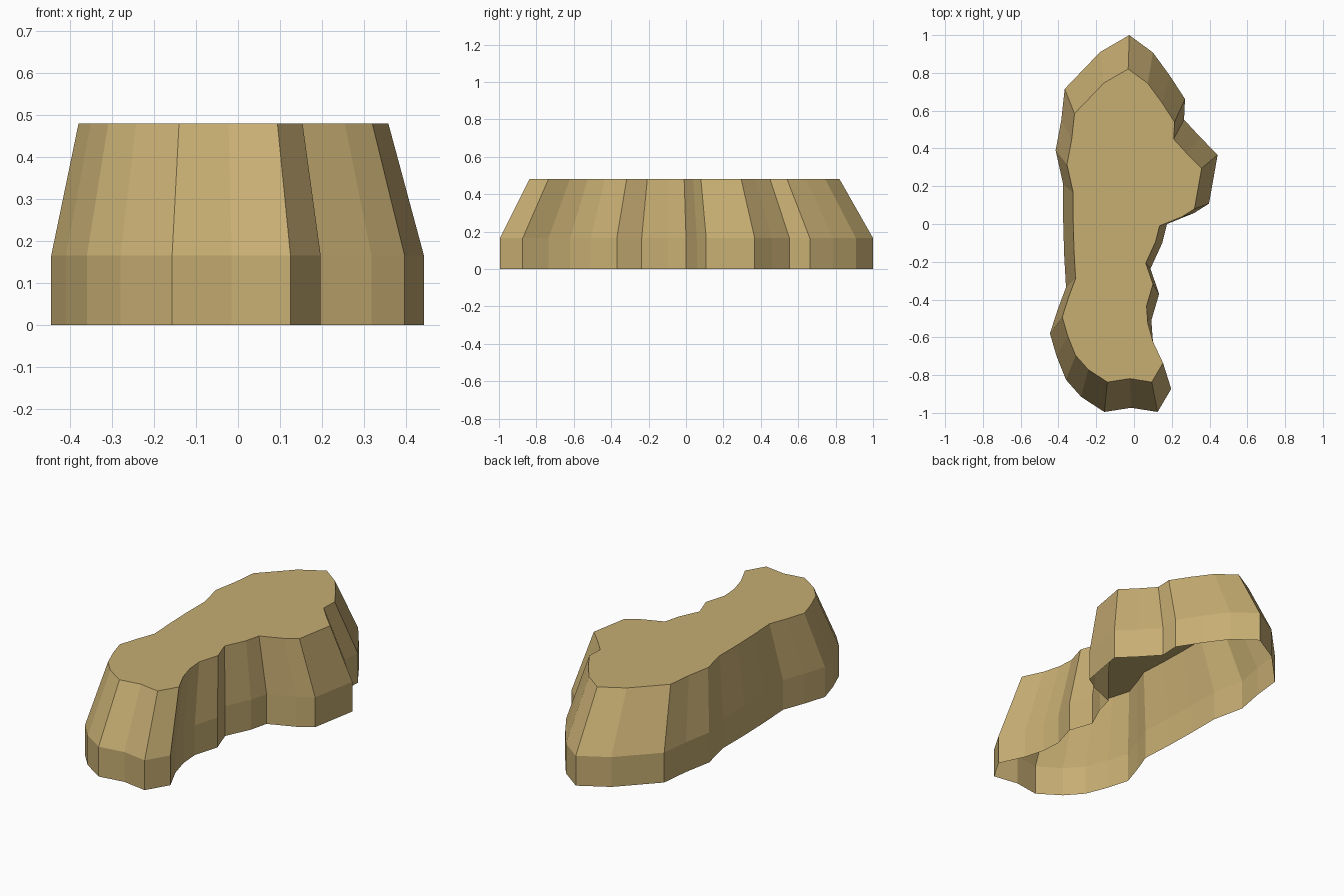
import bpy, bmesh

# Footprint of the rock plateau, clockwise from its rear tip
OUTLINE = [
    (-0.025, 1.0), (0.10, 0.908), (0.19, 0.785), (0.27, 0.662), (0.265, 0.553),
    (0.35, 0.46), (0.443, 0.367), (0.397, 0.108), (0.318, 0.058), (0.175, 0.0),
    (0.15, -0.10), (0.087, -0.237), (0.133, -0.37), (0.092, -0.51), (0.10, -0.62),
    (0.132, -0.735), (0.197, -0.873), (0.125, -0.995), (-0.015, -0.973), (-0.157, -0.995),
    (-0.28, -0.915), (-0.36, -0.825), (-0.41, -0.70), (-0.445, -0.58), (-0.405, -0.455),
    (-0.36, -0.335), (-0.37, -0.16), (-0.375, 0.02), (-0.375, 0.21), (-0.415, 0.39),
    (-0.385, 0.55), (-0.367, 0.715), (-0.18, 0.91),
]
# Levels: height, scale, offset of the ring
LEVELS = [(0.0, 1.0, 0.0), (0.165, 1.0, 0.0), (0.48, 0.831, -0.01)]

bm = bmesh.new()
rings = [[bm.verts.new((x * s + d, y * s + d, z)) for x, y in reversed(OUTLINE)]
         for z, s, d in LEVELS]

# Vertical foot band and sloping cliff band, open underneath
n = len(OUTLINE)
for low, high in zip(rings, rings[1:]):
    for i in range(n):
        j = (i + 1) % n
        bm.faces.new((low[i], low[j], high[j], high[i]))

# Flat top
bm.faces.new(rings[-1])

mesh = bpy.data.meshes.new("rock_plateau")
bm.to_mesh(mesh)
bm.free()
rock = bpy.data.objects.new("rock_plateau", mesh)
bpy.context.collection.objects.link(rock)

# Sandstone colour
mat = bpy.data.materials.new("sandstone")
mat.diffuse_color = (0.57, 0.42, 0.17, 1.0)
mesh.materials.append(mat)
